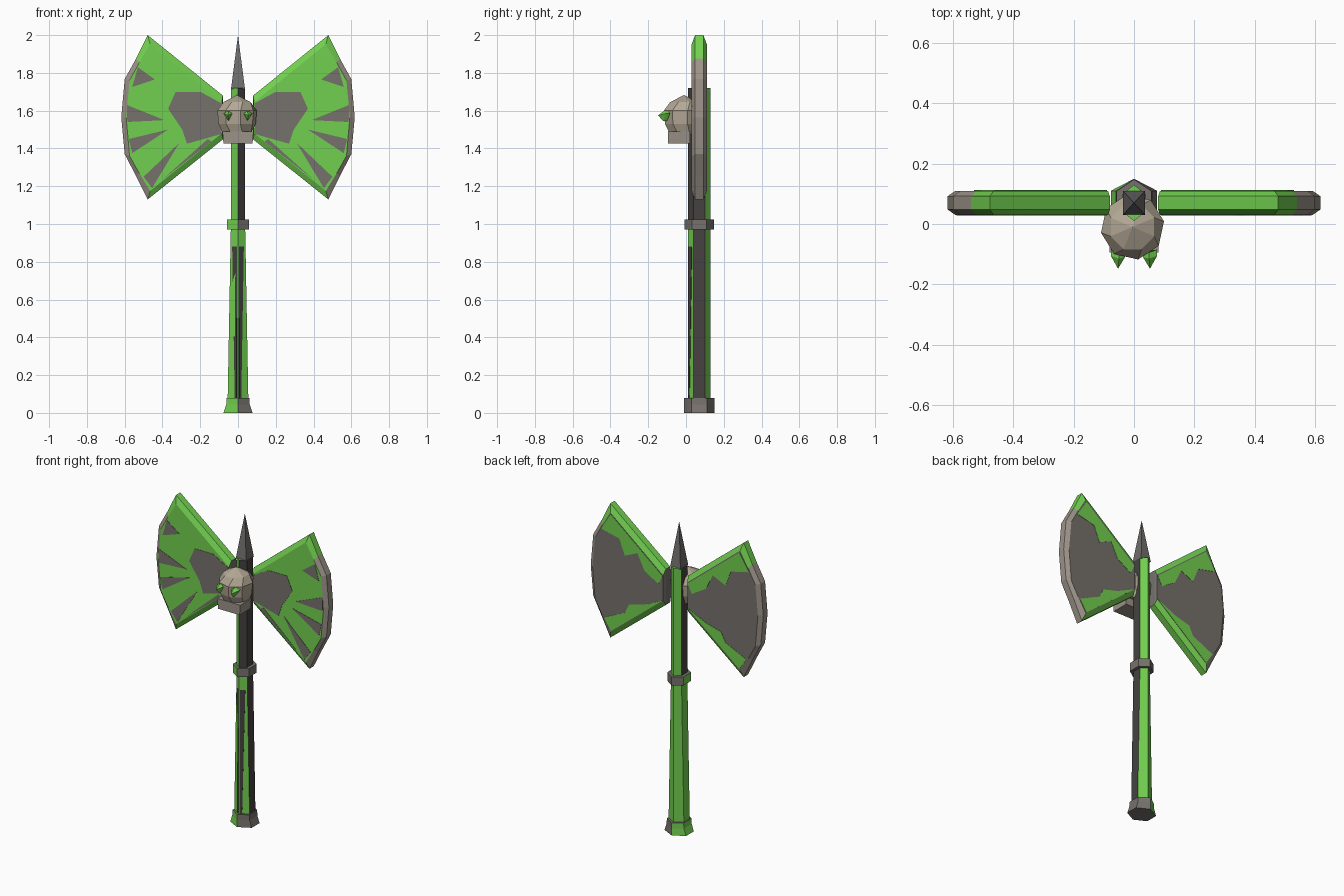
import bpy, bmesh
from math import sin, cos, pi, radians
from mathutils import Vector

if "Cube" in bpy.data.objects:
    bpy.data.objects.remove(bpy.data.objects["Cube"])

CY = 0.07  # depth of the shaft axis


def mat(name, rgb):
    m = bpy.data.materials.new(name)
    m.diffuse_color = (*rgb, 1)
    m.use_nodes = True
    m.node_tree.nodes["Principled BSDF"].inputs["Base Color"].default_value = m.diffuse_color
    return m


GREEN = mat("green", (0.17, 0.63, 0.08))
GREY = mat("grey", (0.18, 0.165, 0.15))
DARK = mat("dark", (0.06, 0.055, 0.052))
BONE = mat("bone", (0.45, 0.39, 0.30))
RIM = mat("rim", (0.33, 0.29, 0.25))
STEEL = mat("steel", (0.16, 0.155, 0.15))


def loft(name, loops, mats, pick=lambda ring, seg: 0, caps=(0, 0), mirror=False):
    """Bridge equal-length loops into a capped solid; pick() chooses the material slot."""
    bm = bmesh.new()
    rows = [[bm.verts.new(p) for p in loop] for loop in loops]
    n = len(rows[0])
    for i in range(len(rows) - 1):
        for j in range(n):
            k = (j + 1) % n
            f = bm.faces.new((rows[i][j], rows[i][k], rows[i + 1][k], rows[i + 1][j]))
            f.material_index = pick(i, j)
    for row, slot in ((rows[0], caps[0]), (rows[-1], caps[1])):
        bm.faces.new(row).material_index = slot
    bmesh.ops.remove_doubles(bm, verts=bm.verts, dist=1e-5)
    bmesh.ops.recalc_face_normals(bm, faces=bm.faces)
    me = bpy.data.meshes.new(name)
    bm.to_mesh(me)
    bm.free()
    for m in mats:
        me.materials.append(m)
    ob = bpy.data.objects.new(name, me)
    bpy.context.collection.objects.link(ob)
    if mirror:
        ob.modifiers.new("mirror", 'MIRROR')
    return ob


def ring(n, z, hx, hy, cy=CY, turn=0.0, cx=0.0):
    return [(cx + hx * cos(turn + 2 * pi * k / n), cy + hy * sin(turn + 2 * pi * k / n), z)
            for k in range(n)]


def hexes(name, sections, mats, slots):
    """Six-sided column with points at front and back; slots follow side normals 60,120..360."""
    loops = [ring(6, z, hx / cos(pi / 6), hy, turn=pi / 6) for z, hx, hy in sections]
    return loft(name, loops, mats, lambda i, j: slots[j])


# Handle: tapered grip, upper shaft, collar and flared pommel
hexes("grip", [(0.06, 0.055, 0.06), (0.98, 0.038, 0.06)], [GREEN, DARK], (0, 0, 0, 0, 0, 1))
hexes("upper_shaft", [(0.98, 0.038, 0.06), (1.72, 0.037, 0.06)], [GREEN, DARK], (0, 0, 1, 0, 1, 1))
hexes("collar", [(0.97, 0.058, 0.078), (1.025, 0.058, 0.078)], [GREY, GREEN], (0, 0, 1, 1, 0, 0))
hexes("pommel", [(0, 0.077, 0.08), (0.045, 0.062, 0.08), (0.08, 0.06, 0.08)],
      [GREY, GREEN], (0, 1, 1, 1, 0, 0))

# Dark stripes down the two front sides of the grip
for side in (-1, 1):
    def on_face(t, z):
        hx = 0.055 + (0.038 - 0.055) * (z - 0.06) / 0.92
        return Vector((side * hx * t, CY - 0.06 + 0.03 * t, z))
    quad = [on_face(0.12, 0.08), on_face(0.3, 0.08), on_face(0.75, 0.88), on_face(0.12, 0.88)]
    out = Vector((side * 0.001, -0.002, 0))
    loft("grip_stripe", [quad, [p + out for p in quad]], [DARK])

# Top spike
loft("spike", [ring(4, 1.715, 0.037 * 2 ** 0.5, 0.04 * 2 ** 0.5, turn=pi / 4),
               [(0, CY, 2.0)] * 4], [STEEL])

# Blades: bevelled plate, outline (x, z) and inset face outline
outer = [(0.08, 1.68), (0.478, 2.0), (0.54, 1.875), (0.60, 1.767), (0.618, 1.565),
         (0.60, 1.37), (0.54, 1.255), (0.478, 1.13), (0.08, 1.448)]
inner = [(0.086, 1.645), (0.465, 1.952), (0.522, 1.855), (0.574, 1.76), (0.592, 1.565),
         (0.574, 1.36), (0.522, 1.268), (0.465, 1.175), (0.086, 1.48)]


def plate(pts, dy):
    return [(x, CY + dy, z) for x, z in pts]


loft("blade", [plate(inner, -0.04), plate(outer, -0.022), plate(outer, 0.022), plate(inner, 0.04)],
     [GREEN, GREY, RIM], lambda i, j: 2 if 2 <= j <= 6 else (1 if j == 8 else 0),
     caps=(0, 1), mirror=True)

# Painted markings: grey on the front faces, green on the back faces
front_marks = [
    [(0.09, 1.64), (0.20, 1.70), (0.33, 1.70), (0.37, 1.61), (0.295, 1.50), (0.27, 1.425), (0.09, 1.476)],
    [(0.53, 1.83), (0.44, 1.765), (0.56, 1.725)],
    [(0.588, 1.63), (0.39, 1.55), (0.586, 1.54)],
    [(0.578, 1.45), (0.37, 1.50), (0.56, 1.375)],
    [(0.50, 1.25), (0.31, 1.43), (0.455, 1.19)],
    [(0.40, 1.235), (0.16, 1.45), (0.14, 1.437)],
]
back_marks = [
    [(0.09, 1.64), (0.46, 1.94), (0.53, 1.83), (0.40, 1.80), (0.36, 1.70), (0.27, 1.74),
     (0.22, 1.64), (0.12, 1.58)],
    [(0.09, 1.48), (0.46, 1.185), (0.51, 1.26), (0.36, 1.33), (0.33, 1.39), (0.22, 1.42)],
]
for marks, s, m, name in ((front_marks, -1, GREY, "front_marking"), (back_marks, 1, GREEN, "back_marking")):
    for pts in marks:
        loft(name, [plate(pts, s * 0.0395), plate(pts, s * 0.042)], [m], mirror=True)

# Skull: faceted cranium, jaw block and pointed gem eyes
profile = [(1.475, 0.078), (1.53, 0.1), (1.60, 0.106), (1.645, 0.078), (1.683, 0.0)]
loft("skull", [ring(8, z, r, r * 1.03, cy=-0.01, turn=radians(22.5 if r < 0.09 else 10), cx=-0.005)
               for z, r in profile], [BONE])
loft("jaw", [[(x * w, y, z) for x, y in ((-1, -0.094), (1, -0.094), (1, 0.02), (-1, 0.02))]
             for z, w in ((1.425, 0.077), (1.49, 0.082))], [RIM])
base = [(0.03, -0.09, 1.585), (0.05, -0.095, 1.60), (0.077, -0.085, 1.585), (0.05, -0.10, 1.545)]
loft("eye", [base, [(x, y - 0.02, z) for x, y, z in base], [(0.053, -0.148, 1.575)] * 4],
     [GREEN], mirror=True)
